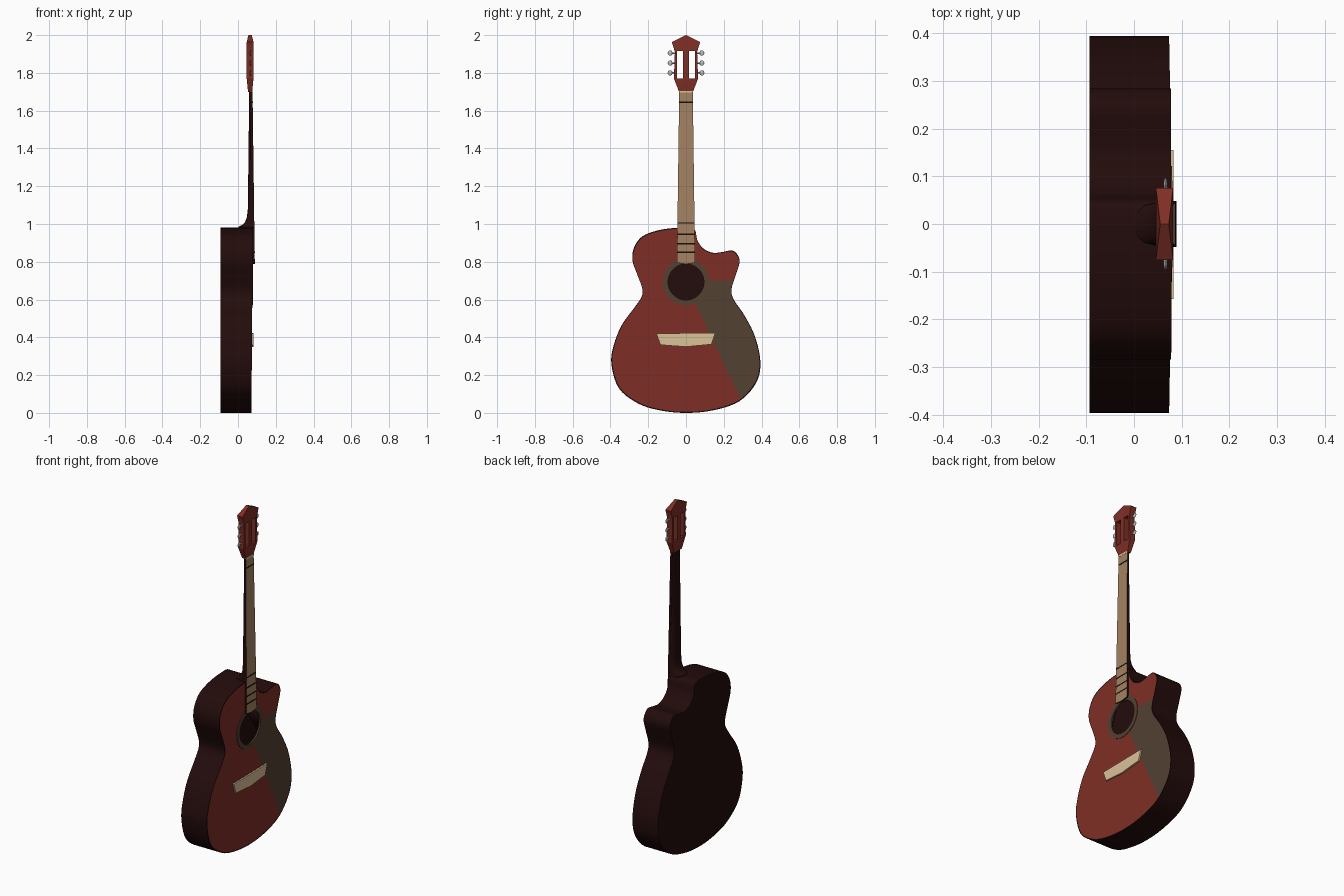
import bpy, bmesh, math
from mathutils import Vector

if "Cube" in bpy.data.objects:
    bpy.data.objects.remove(bpy.data.objects["Cube"])


def mat(name, r, g, b):
    m = bpy.data.materials.new(name)
    m.diffuse_color = (r, g, b, 1)
    m.use_nodes = True
    m.node_tree.nodes["Principled BSDF"].inputs["Base Color"].default_value = m.diffuse_color
    return m


RED = mat("red_wood", 0.21, 0.028, 0.019)
DARK = mat("dark_wood", 0.017, 0.0035, 0.0035)
GUARD = mat("guard_brown", 0.088, 0.053, 0.033)
BOARD = mat("fretboard_wood", 0.37, 0.225, 0.122)
CREAM = mat("cream", 0.70, 0.54, 0.31)
STEEL = mat("steel_grey", 0.5, 0.5, 0.5)
BLACK = mat("fret_black", 0.006, 0.004, 0.004)


def finish(name, bm, mats, rule=None, angle=35):
    """Turn a bmesh into a smooth-by-angle object, colouring faces by a rule."""
    bmesh.ops.recalc_face_normals(bm, faces=bm.faces[:])
    if rule:
        for f in bm.faces:
            f.material_index = rule(f)
    me = bpy.data.meshes.new(name)
    bm.to_mesh(me)
    bm.free()
    ob = bpy.data.objects.new(name, me)
    bpy.context.collection.objects.link(ob)
    for m in mats:
        me.materials.append(m)
    bpy.ops.object.select_all(action='DESELECT')
    ob.select_set(True)
    bpy.context.view_layer.objects.active = ob
    bpy.ops.object.shade_smooth_by_angle(angle=math.radians(angle))
    return ob


def ring(bm, pts, fx):
    """Closed loop of vertices and edges from (y, z) points at x = fx(z)."""
    vs = [bm.verts.new((fx(z), y, z)) for y, z in pts]
    es = [bm.edges.new((vs[i - 1], vs[i])) for i in range(len(vs))]
    return vs, es


def bridge(bm, a, b):
    for i in range(len(a)):
        bm.faces.new((a[i - 1], a[i], b[i], b[i - 1]))


def plate(loops, back, front):
    """Solid plate from an outline plus optional hole loops."""
    bm = bmesh.new()
    rims = []
    for fx in (back, front):
        rings = [ring(bm, p, fx) for p in loops]
        bmesh.ops.triangle_fill(bm, use_beauty=True, edges=[e for r in rings for e in r[1]])
        rims.append([r[0] for r in rings])
    for a, b in zip(*rims):
        bridge(bm, a, b)
    return bm


def spline(pts, n=5):
    """Closed smooth curve through the points."""
    out = []
    k = len(pts)
    for i in range(k):
        p0, p1, p2, p3 = (Vector(pts[(i + j - 1) % k]) for j in range(4))
        for s in range(n):
            t = s / n
            v = 0.5 * (2 * p1 + (p2 - p0) * t + (2 * p0 - 5 * p1 + 4 * p2 - p3) * t * t
                       + (3 * p1 - p0 - 3 * p2 + p3) * t ** 3)
            out.append((v.x, max(v.y, 0)))
    return out


def circle(r, cz, n=48):
    return [(r * math.cos(2 * math.pi * i / n), cz + r * math.sin(2 * math.pi * i / n))
            for i in range(n)]


def mirror(half):
    return half + [(-y, z) for y, z in reversed(half) if abs(y) > 1e-6]


def face_x(z):
    return 0.071 + 0.008 * z


def board_x(z):
    return 0.089 - 0.012 * (z - 0.79) / 0.91


def board_w(z):
    return 0.048 - 0.012 * (z - 0.79) / 0.91


# Body outline with the cutaway on the +y side
outline = spline([
    (0, 0), (-0.13, 0.012), (-0.25, 0.048), (-0.355, 0.13), (-0.395, 0.26), (-0.382, 0.36),
    (-0.34, 0.465), (-0.275, 0.555), (-0.235, 0.615), (-0.232, 0.66), (-0.257, 0.73),
    (-0.283, 0.805), (-0.275, 0.875), (-0.23, 0.935), (-0.14, 0.968), (-0.03, 0.981),
    (0.042, 0.975), (0.06, 0.915), (0.09, 0.872), (0.14, 0.848), (0.19, 0.851), (0.25, 0.858),
    (0.284, 0.81), (0.265, 0.735), (0.241, 0.655), (0.253, 0.60), (0.31, 0.515),
    (0.365, 0.405), (0.394, 0.27), (0.372, 0.16), (0.28, 0.06), (0.14, 0.013)])
inset = [(y * 0.986, 0.5 + (z - 0.5) * 0.988) for y, z in outline]
HOLE_Z = 0.693

# Hollow body: back, sides and a dark rim round the front
bm = bmesh.new()
back, be = ring(bm, outline, lambda z: -0.093)
front, _ = ring(bm, outline, face_x)
rim, _ = ring(bm, inset, face_x)
bmesh.ops.triangle_fill(bm, use_beauty=True, edges=be)
bridge(bm, back, front)
bridge(bm, front, rim)
finish("body", bm, [DARK])

# Soundboard with sound hole; the guard area is cut in by two lines
bm = plate([inset, circle(0.097, HOLE_Z)], lambda z: face_x(z) - 0.008, face_x)
line_co, line_no = Vector((0, 0.048, 0.583)), Vector((0, 0.513, 0.242))
for co, no in ((line_co, line_no), (Vector((0, 0, 0.70)), Vector((0, 0, 1)))):
    bmesh.ops.bisect_plane(bm, geom=bm.verts[:] + bm.edges[:] + bm.faces[:],
                           plane_co=co, plane_no=no)


def board_colour(f):
    c = f.calc_center_median()
    if f.normal.x < -0.5:
        return 2
    return 1 if c.z < 0.70 and (c - line_co).dot(line_no) > 0 else 0


finish("soundboard", bm, [RED, GUARD, DARK], board_colour)

# Rosette round the sound hole
bm = plate([circle(0.122, HOLE_Z), circle(0.095, HOLE_Z)],
           lambda z: face_x(z) - 0.004, lambda z: face_x(z) + 0.003)
finish("rosette", bm, [GUARD])

# Bridge
bm = plate([[(-0.157, 0.42), (-0.135, 0.36), (0, 0.35), (0.135, 0.363), (0.155, 0.424)]],
           lambda z: face_x(z) - 0.002, lambda z: 0.083)
finish("bridge", bm, [CREAM])

# Neck with curved heel: D-shaped sections lofted upwards
bm = bmesh.new()
prev = None
for z, xb in ((0.90, 0.003), (0.985, 0.003), (0.995, 0.022), (1.01, 0.037), (1.035, 0.047),
              (1.08, 0.052), (1.4, 0.056), (1.705, 0.059)):
    w, xf = board_w(z), board_x(z) - 0.008
    d = xf - xb
    half = [(xf, w), (xf - 0.45 * d, w * 0.98), (xf - 0.75 * d, w * 0.85), (xf - 0.93 * d, w * 0.6),
            (xb, w * 0.25)]
    sec = [bm.verts.new((x, y, z)) for x, y in half + [(x, -y) for x, y in reversed(half)]]
    if prev:
        bridge(bm, prev, sec)
    else:
        bm.faces.new(sec)
    prev = sec
bm.faces.new(prev)
finish("neck", bm, [DARK])

# Fretboard: pale front, dark sides
w0, w1 = board_w(0.79), board_w(1.70)
bm = plate([[(-w0, 0.795), (0, 0.788), (w0, 0.795), (w1, 1.70), (-w1, 1.70)]],
           lambda z: board_x(z) - 0.012, board_x)
finish("fretboard", bm, [BOARD, DARK], lambda f: 0 if f.normal.x > 0.7 else 1)

# Frets and nut
for name, z, h, m in [("fret", z, 0.0035, BLACK) for z in (0.85, 0.895, 0.945, 1.005, 1.645)] + \
        [("nut", 1.70, 0.005, CREAM)]:
    w = board_w(z)
    bm = plate([[(-w, z - h), (w, z - h), (w, z + h), (-w, z + h)]],
               lambda t: board_x(t) - 0.004, lambda t: board_x(t) + 0.001)
    finish(name, bm, [m])

# Slotted headstock, thinned at the tip and at the neck joint
slots = [[(s * 0.015, 1.77), (s * 0.047, 1.77), (s * 0.047, 1.915), (s * 0.015, 1.915)]
         for s in (-1, 1)]
head = mirror([(0, 2.0), (0.075, 1.963), (0.059, 1.912), (0.064, 1.77), (0.037, 1.70)])


def head_half(z):
    return 0.009 if z > 1.99 else 0.011 if z < 1.71 else 0.018


bm = plate([head] + slots, lambda z: 0.064 - head_half(z), lambda z: 0.064 + head_half(z))
finish("headstock", bm, [RED], angle=20)

# Tuning keys: shaft and flattened button, three on each side
for s in (-1, 1):
    for z in (1.80, 1.852, 1.905):
        bpy.ops.mesh.primitive_cylinder_add(vertices=10, radius=0.004, depth=0.03,
                                            location=(0.066, s * 0.065, z),
                                            rotation=(math.pi / 2, 0, 0))
        bpy.context.object.name = "key_shaft"
        bpy.context.object.data.materials.append(STEEL)
        bpy.ops.mesh.primitive_uv_sphere_add(segments=16, ring_count=10, radius=1,
                                             location=(0.066, s * 0.084, z))
        ob = bpy.context.object
        ob.name = "key_button"
        ob.scale = (0.004, 0.013, 0.014)
        ob.data.materials.append(STEEL)
        bpy.ops.object.shade_smooth()
